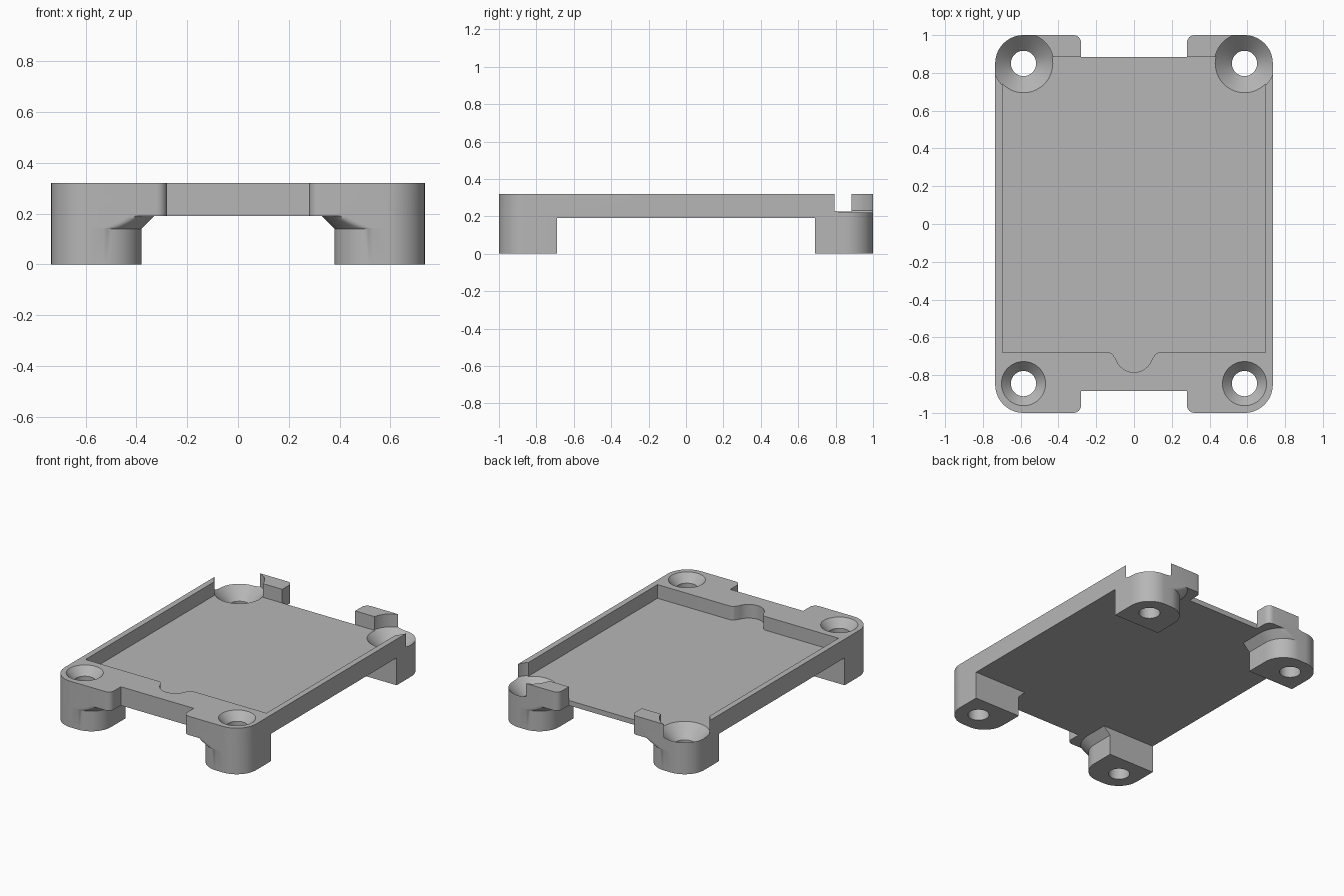
import bpy, bmesh, math

cube = bpy.data.objects.get("Cube")
if cube:
    bpy.data.objects.remove(cube, do_unlink=True)

W, L = 0.735, 1.0            # half width and half length
UNDER, TOP, FLOOR = 0.19, 0.32, 0.225
HX, HY, R = 0.585, 0.85, 0.15  # screw centre and outer corner radius
NOTCH = 0.885

grey = bpy.data.materials.new("grey plastic")
grey.use_nodes = True
grey.diffuse_color = (0.47, 0.47, 0.47, 1)
grey.node_tree.nodes["Principled BSDF"].inputs["Base Color"].default_value = (0.47, 0.47, 0.47, 1)


def arc(cx, cy, r, a0, a1, n=14):
    return [(cx + r * math.cos(math.radians(a0 + (a1 - a0) * i / n)),
             cy + r * math.sin(math.radians(a0 + (a1 - a0) * i / n))) for i in range(n + 1)]


def loft(name, rings, closed_ends=True):
    """Skin a stack of equal-sized rings of 3D points, capped at both ends."""
    bm = bmesh.new()
    rows = [[bm.verts.new(p) for p in ring] for ring in rings]
    n = len(rows[0])
    for a, b in zip(rows, rows[1:]):
        for i in range(n):
            j = (i + 1) % n
            bm.faces.new((a[i], a[j], b[j], b[i]))
    bm.faces.new(rows[0][::-1])
    bm.faces.new(rows[-1])
    bmesh.ops.recalc_face_normals(bm, faces=bm.faces)
    me = bpy.data.meshes.new(name)
    bm.to_mesh(me)
    bm.free()
    me.materials.append(grey)
    ob = bpy.data.objects.new(name, me)
    bpy.context.collection.objects.link(ob)
    return ob


def prism(name, pts, z0, z1):
    return loft(name, [[(x, y, z) for x, y in pts] for z in (z0, z1)])


def lathe(name, x, y, profile, n=56):
    return loft(name, [[(px, py, z) for px, py in arc(x, y, r, 0, 360, n)[:-1]]
                       for r, z in profile])


def combine(base, tool, operation):
    mod = base.modifiers.new(operation, 'BOOLEAN')
    mod.operation = operation
    mod.solver = 'EXACT'
    mod.object = tool
    bpy.context.view_layer.objects.active = base
    bpy.ops.object.modifier_apply(modifier=mod.name)
    bpy.data.objects.remove(tool, do_unlink=True)


# Tray outline: rounded corners and a notch in each short end
quarter = ([(W, 0)] + arc(HX, HY, R, 0, 90)
           + arc(0.32, L - 0.04, 0.04, 90, 180, 6) + [(0.28, NOTCH)])
half = [(x, -y) for x, y in quarter[:0:-1]] + quarter
outline = half + [(-x, y) for x, y in half[::-1]]
tray = prism("tray", outline, UNDER, TOP)

# Legs with a rounded inner corner and a fillet flaring into the tray
FIL = 0.05
levels = [(0, 0)] + [(UNDER - FIL * math.cos(t), FIL * (1 - math.sin(math.pi / 2 - t)))
                     for t in [math.pi / 2 * k / 7 for k in range(8)]]
levels.append((UNDER + 0.015, FIL))
for sx in (-1, 1):
    for sy in (-1, 1):
        rings = []
        for z, f in levels:
            corner = [(x, min(y, L)) for x, y in arc(0.53, 0.85, 0.15 + f, 90, 180)]
            pts = [(W, 0.69)] + arc(HX, HY, R, 0, 90) + corner + [(0.38 - f, 0.69)]
            rings.append([(sx * x, sy * y, z) for x, y in pts])
        combine(tray, loft("leg", rings), 'UNION')

# Pocket, open at the back, with a rounded finger notch at the front
PX, PY = 0.695, -0.68
right = (arc(0.135, PY - 0.03, 0.03, 160, 90, 5) + [(PX, PY), (PX, NOTCH),
         (0.28, NOTCH), (0.27, 0.95)])
scoop = arc(0, PY - 0.005, 0.1, 198, 342, 20)
pocket = scoop + right + [(-x, y) for x, y in right[::-1]]
combine(tray, prism("pocket_cutter", pocket, FLOOR, TOP + 0.1), 'DIFFERENCE')

# Countersunk screw holes: small at the front, wide and deep at the back
small = [(0.067, -0.05), (0.067, TOP - 0.055), (0.117, TOP), (0.117, TOP + 0.1)]
wide = [(0.067, -0.05), (0.067, 0.138), (0.16, 0.23), (0.16, TOP + 0.1)]
for sx in (-1, 1):
    for y, profile in ((-HY + 0.005, small), (HY, wide)):
        combine(tray, lathe("hole_cutter", sx * HX, y, profile), 'DIFFERENCE')

# Clean up and shade
bm = bmesh.new()
bm.from_mesh(tray.data)
bmesh.ops.remove_doubles(bm, verts=bm.verts, dist=0.0002)
bm.to_mesh(tray.data)
bm.free()
bpy.ops.object.select_all(action='DESELECT')
tray.select_set(True)
bpy.context.view_layer.objects.active = tray
bpy.ops.object.shade_smooth_by_angle(angle=math.radians(30))
